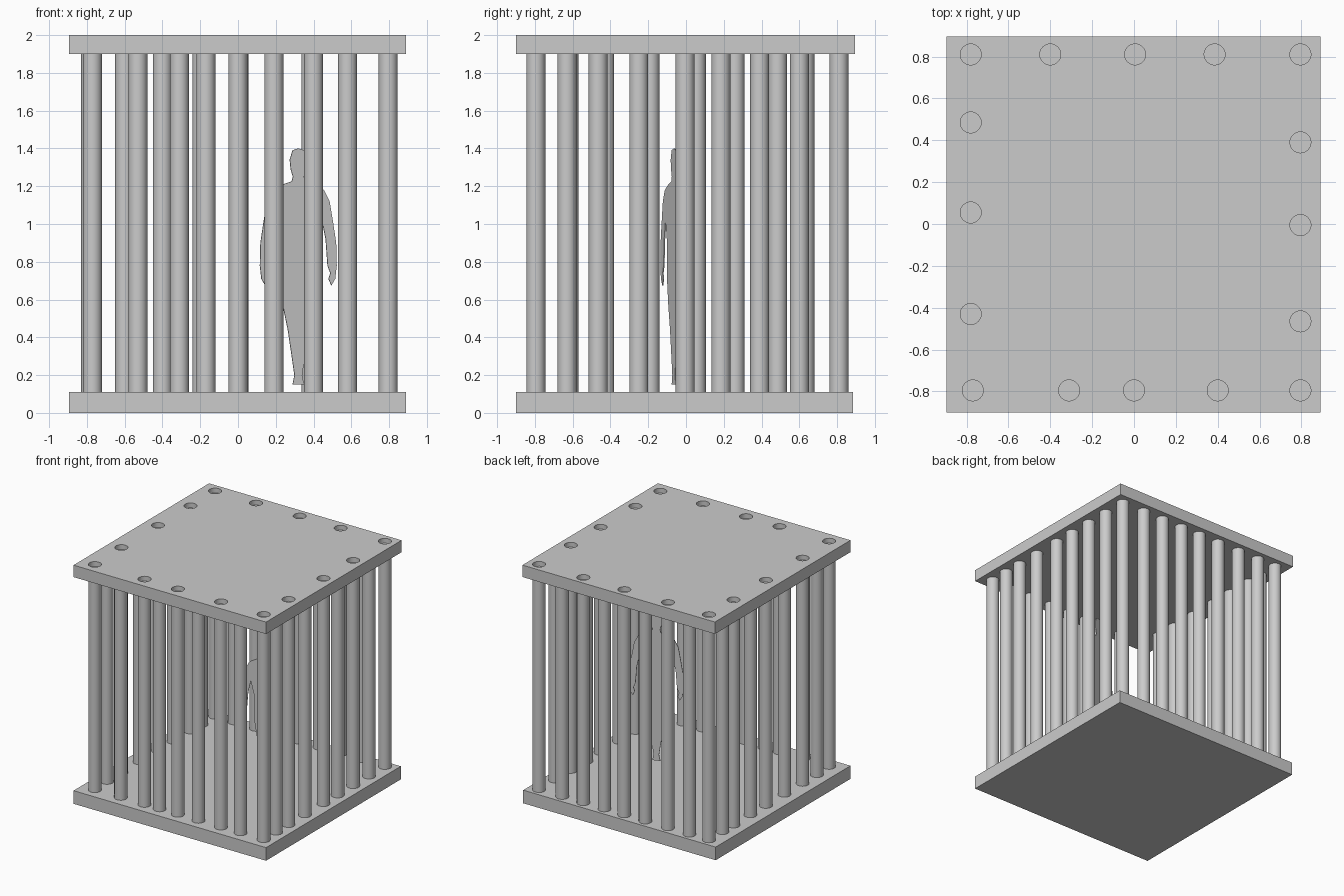
import bpy, bmesh, math
from mathutils import Vector, Matrix

cube = bpy.data.objects.get("Cube")
if cube:
    bpy.data.objects.remove(cube, do_unlink=True)

grey = bpy.data.materials.new("plain_grey")
grey.use_nodes = True
grey.diffuse_color = (0.6, 0.6, 0.6, 1)
grey.node_tree.nodes["Principled BSDF"].inputs["Base Color"].default_value = (0.6, 0.6, 0.6, 1)

RADIUS = 0.05
FLOOR, CEILING, POCKET, TOP = 0.11, 1.90, 1.96, 2.0


def make_object(name, bm):
    bmesh.ops.recalc_face_normals(bm, faces=bm.faces)
    mesh = bpy.data.meshes.new(name)
    bm.to_mesh(mesh)
    bm.free()
    mesh.materials.append(grey)
    obj = bpy.data.objects.new(name, mesh)
    bpy.context.collection.objects.link(obj)
    return obj


def slab(name, low, high):
    bm = bmesh.new()
    low, high = Vector(low), Vector(high)
    size = Matrix.Diagonal((*(high - low), 1))
    bmesh.ops.create_cube(bm, size=1, matrix=Matrix.Translation((low + high) / 2) @ size)
    return make_object(name, bm)


def rods(name, places, low, high):
    bm = bmesh.new()
    for x, y in places:
        bmesh.ops.create_cone(bm, cap_ends=True, segments=32, radius1=RADIUS, radius2=RADIUS,
                              depth=high - low, matrix=Matrix.Translation((x, y, (low + high) / 2)))
    for face in bm.faces:
        face.smooth = abs(face.normal.z) < 0.5
    for edge in bm.edges:
        edge.smooth = all(f.smooth for f in edge.link_faces)
    return make_object(name, bm)


# Bar positions along each side; every other bar reaches into the roof
front = [(x, -0.795) for x in (-0.77, -0.53, -0.31, -0.17, 0, 0.19, 0.4, 0.58, 0.795)]
back = [(x, 0.81) for x in (-0.78, -0.6, -0.4, -0.19, 0.005, 0.19, 0.385, 0.58, 0.795)]
right = [(0.795, y) for y in (-0.63, -0.465, -0.25, -0.005, 0.185, 0.39, 0.6)]
left = [(-0.78, y) for y in (-0.62, -0.43, -0.19, 0.055, 0.26, 0.485, 0.63)]
pocketed = front[::2] + back[::2] + right[1::2] + left[1::2]

# Base and roof slabs
slab("base_slab", (-0.895, -0.9, 0), (0.89, 0.885, FLOOR))
roof = slab("roof_slab", (-0.895, -0.9, CEILING), (0.89, 0.895, TOP))

# Round pockets in the roof above the long bars
cutter = rods("pocket_cutter", pocketed, POCKET, TOP + 0.05)
cutter.hide_render = True
cut = roof.modifiers.new("pockets", 'BOOLEAN')
cut.operation, cut.solver, cut.object = 'DIFFERENCE', 'EXACT', cutter
bpy.context.view_layer.update()
graph = bpy.context.evaluated_depsgraph_get()
roof_mesh = bpy.data.meshes.new_from_object(roof.evaluated_get(graph))
roof.modifiers.clear()
roof.data = roof_mesh
bpy.data.objects.remove(cutter, do_unlink=True)

# Bars
for name, row in (("front", front), ("back", back), ("right", right), ("left", left)):
    rods(name + "_bars", row, FLOOR - 0.01, CEILING + 0.01)

# Flat standing figure: half outline mirrored, turned slightly about the vertical
half = [(0, 1.4), (0.03, 1.39), (0.045, 1.34), (0.04, 1.29), (0.028, 1.25), (0.035, 1.225),
        (0.08, 1.21), (0.135, 1.18), (0.165, 1.12), (0.185, 1.0), (0.2, 0.9), (0.203, 0.78),
        (0.195, 0.71), (0.175, 0.675), (0.16, 0.71), (0.17, 0.74), (0.155, 0.78),
        (0.145, 0.92), (0.125, 1.02), (0.1, 0.9), (0.1, 0.7), (0.08, 0.56), (0.055, 0.44),
        (0.03, 0.27), (0.02, 0.2), (0.03, 0.15)]
outline = half + [(-u, z) for u, z in reversed(half[1:])]
SLOPE, THICK = 0.345, 0.006
bm = bmesh.new()
face = bm.faces.new([bm.verts.new((0.318 + u, -0.06 + SLOPE * u, z)) for u, z in outline])
normal = Vector((SLOPE, -1, 0)).normalized() * THICK
grown = bmesh.ops.extrude_face_region(bm, geom=[face], use_keep_orig=True)
bmesh.ops.translate(bm, vec=normal, verts=[v for v in grown["geom"] if isinstance(v, bmesh.types.BMVert)])
make_object("standing_figure", bm)
